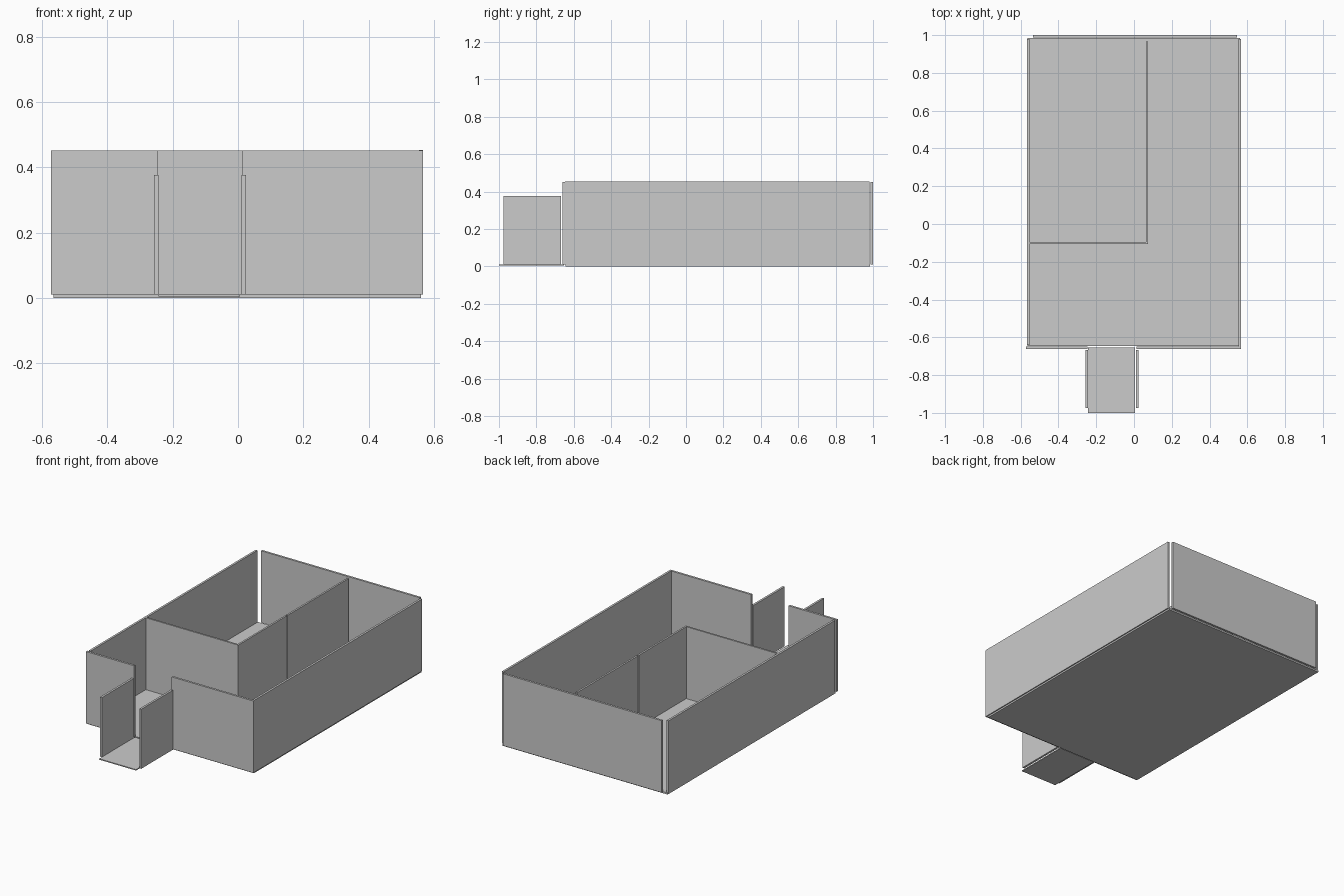
import bpy

if "Cube" in bpy.data.objects:
    bpy.data.objects.remove(bpy.data.objects["Cube"])


def slab(name, x0, x1, y0, y1, z0, z1):
    """Axis-aligned panel given by its limits."""
    bpy.ops.mesh.primitive_cube_add(
        size=1, location=((x0 + x1) / 2, (y0 + y1) / 2, (z0 + z1) / 2))
    ob = bpy.context.object
    ob.name = name
    ob.scale = (x1 - x0, y1 - y0, z1 - z0)
    bpy.ops.object.transform_apply(location=False, rotation=False, scale=True)
    return ob


FLOOR, TOP, T = 0.01, 0.452, 0.013

# Floors
slab("main_floor", -0.565, 0.56, -0.645, 0.985, 0, FLOOR)
slab("porch_floor", -0.244, 0.006, -1.0, -0.653, 0.004, FLOOR)

# Outer walls
slab("left_wall", -0.567, -0.567 + T, -0.64, 0.98, FLOOR, TOP)
slab("right_wall", 0.567 - T, 0.567, -0.648, 0.98, FLOOR, TOP + 0.001)
slab("back_wall", -0.534, 0.545, 0.987, 1.0, FLOOR, TOP)

# Front walls either side of the entrance
for name, x0, x1 in (("front_wall_left", -0.572, -0.245),
                     ("front_wall_right", 0.012, 0.567)):
    slab(name, x0, x1, -0.661, -0.661 + T, FLOOR, TOP)

# Low porch side walls
for name, x0 in (("porch_wall_left", -0.257), ("porch_wall_right", 0.011)):
    slab(name, x0, x0 + T, -0.975, -0.668, FLOOR, 0.376)

# Inner partitions, the long one in two lengths
slab("cross_partition", -0.554, 0.064, -0.105, -0.094, FLOOR, TOP)
for name, y0, y1 in (("long_partition_front", -0.105, 0.367),
                     ("long_partition_back", 0.374, 0.967)):
    slab(name, 0.064, 0.075, y0, y1, FLOOR, TOP)
